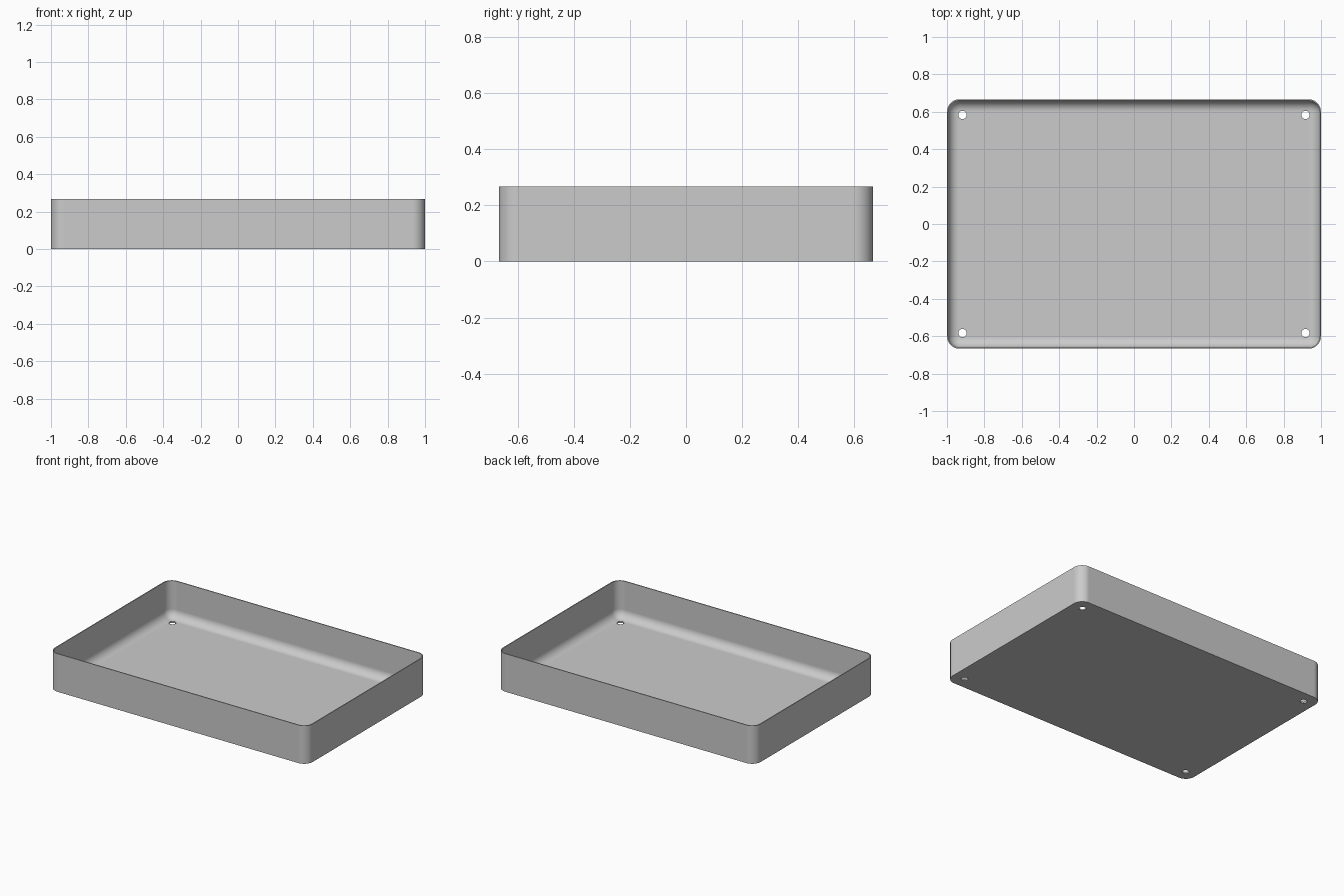
import bpy, bmesh
from math import sin, cos, pi

cube = bpy.data.objects.get("Cube")
if cube:
    bpy.data.objects.remove(cube, do_unlink=True)

HALF_X, HALF_Y, HEIGHT = 1.0, 0.6667, 0.2667
CORNER, WALL, FLOOR, FILLET = 0.0667, 0.0067, 0.01, 0.058
HOLE_X, HOLE_Y, HOLE_R = 0.9167, 0.5833, 0.022
STEPS = 12

grey = bpy.data.materials.new("light grey")
grey.use_nodes = True
colour = (0.6, 0.6, 0.6, 1)
grey.diffuse_color = colour
grey.node_tree.nodes["Principled BSDF"].inputs["Base Color"].default_value = colour


def ring(bm, inset, z):
    """Rounded rectangle of vertices, inset from the outer outline."""
    r = CORNER - inset
    verts = []
    for k, (sx, sy) in enumerate([(1, 1), (-1, 1), (-1, -1), (1, -1)]):
        for i in range(STEPS + 1):
            a = (k + i / STEPS) * pi / 2
            verts.append(bm.verts.new((sx * (HALF_X - CORNER) + r * cos(a),
                                       sy * (HALF_Y - CORNER) + r * sin(a), z)))
    return verts


# Tray shell: outer wall, rim, inner wall, filleted inner floor
levels = [(0, 0), (0, HEIGHT), (WALL, HEIGHT)]
for i in range(STEPS + 1):
    a = i / STEPS * pi / 2
    levels.append((WALL + FILLET * (1 - cos(a)), FLOOR + FILLET * (1 - sin(a))))
bm = bmesh.new()
rings = [ring(bm, *level) for level in levels]
for low, high in zip(rings, rings[1:]):
    n = len(low)
    for i in range(n):
        j = (i + 1) % n
        bm.faces.new((low[i], low[j], high[j], high[i]))
bm.faces.new(rings[0][::-1])
bm.faces.new(rings[-1])
bmesh.ops.recalc_face_normals(bm, faces=bm.faces)
mesh = bpy.data.meshes.new("tray")
bm.to_mesh(mesh)
bm.free()
mesh.materials.append(grey)
tray = bpy.data.objects.new("tray", mesh)
bpy.context.collection.objects.link(tray)

# Four drain holes near the corners
for sx in (1, -1):
    for sy in (1, -1):
        bpy.ops.mesh.primitive_cylinder_add(vertices=32, radius=HOLE_R, depth=0.1,
                                            location=(sx * HOLE_X, sy * HOLE_Y, 0))
        cutter = bpy.context.object
        cutter.name = "hole_cutter"
        cutter.data.materials.append(grey)
        cutter.hide_render = True
        bpy.ops.object.select_all(action="DESELECT")
        tray.select_set(True)
        bpy.context.view_layer.objects.active = tray
        cut = tray.modifiers.new("hole", "BOOLEAN")
        cut.operation, cut.solver, cut.object = "DIFFERENCE", "EXACT", cutter
        bpy.ops.object.modifier_apply(modifier=cut.name)
        bpy.data.objects.remove(cutter, do_unlink=True)

# Smooth corners and fillet, crisp rim and holes
bpy.ops.object.shade_smooth_by_angle(angle=pi / 6)
weighted = tray.modifiers.new("flat_normals", "WEIGHTED_NORMAL")
weighted.keep_sharp = True
